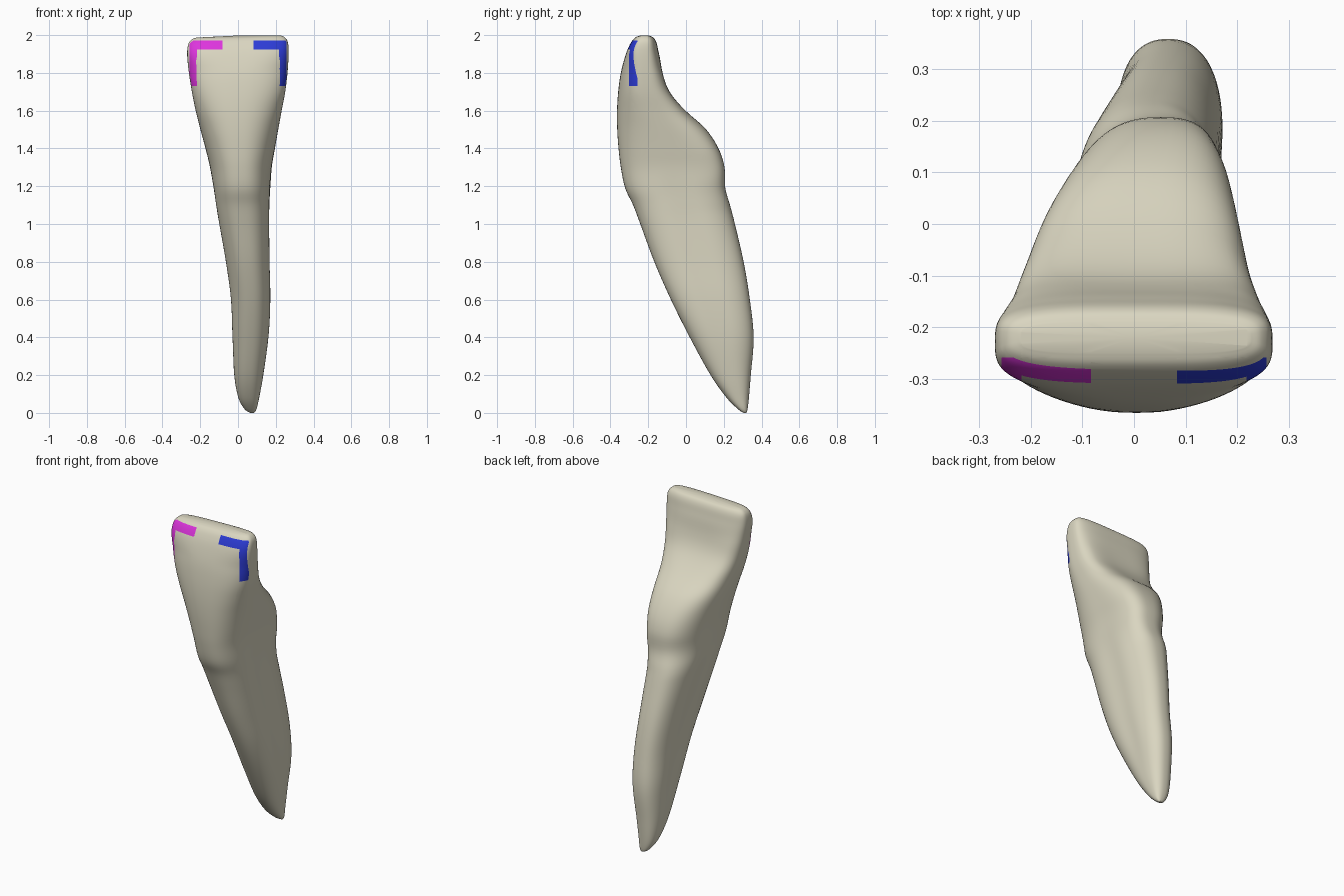
import bpy, bmesh, math

if "Cube" in bpy.data.objects:
    bpy.data.objects.remove(bpy.data.objects["Cube"])

# Silhouette stations: height, left x, right x, front y, back y
ROWS = [
    (0.000, 0.065, 0.085, 0.305, 0.320),
    (0.020, 0.035, 0.098, 0.275, 0.326),
    (0.080, 0.002, 0.112, 0.215, 0.333),
    (0.200, -0.020, 0.134, 0.130, 0.343),
    (0.400, -0.030, 0.162, 0.020, 0.358),
    (0.600, -0.038, 0.172, -0.080, 0.338),
    (0.800, -0.065, 0.168, -0.168, 0.305),
    (1.000, -0.100, 0.166, -0.242, 0.259),
    (1.100, -0.117, 0.167, -0.280, 0.233),
    (1.190, -0.130, 0.170, -0.322, 0.208),
    (1.300, -0.148, 0.178, -0.345, 0.204),
    (1.400, -0.172, 0.195, -0.357, 0.172),
    (1.500, -0.199, 0.213, -0.364, 0.107),
    (1.600, -0.224, 0.231, -0.365, 0.005),
    (1.700, -0.244, 0.250, -0.359, -0.077),
    (1.800, -0.260, 0.262, -0.345, -0.117),
    (1.900, -0.269, 0.268, -0.319, -0.142),
    (1.960, -0.264, 0.264, -0.294, -0.155),
    (1.988, -0.246, 0.247, -0.272, -0.170),
    (1.998, -0.220, 0.225, -0.250, -0.190),
]
SEG, SUB = 80, 5


def material(name, rgb):
    m = bpy.data.materials.new(name)
    m.diffuse_color = (*rgb, 1)
    m.use_nodes = True
    m.node_tree.nodes["Principled BSDF"].inputs["Base Color"].default_value = m.diffuse_color
    return m


def ramp(v, a, b):
    t = min(1, max(0, (v - a) / (b - a)))
    return t * t * (3 - 2 * t)


def bump(v, a, b, c, d):
    return ramp(v, a, b) * (1 - ramp(v, c, d))


def station(i, t):
    # Catmull-Rom blend between neighbouring stations
    p = [ROWS[min(len(ROWS) - 1, max(0, i + k))] for k in (-1, 0, 1, 2)]
    return [0.5 * (2 * b + (c - a) * t + (2 * a - 5 * b + 4 * c - d) * t * t
                   + (3 * b - a - 3 * c + d) * t ** 3) for a, b, c, d in zip(*p)]


def section(z, xl, xr, yf, yb):
    xc, w, ym, h = (xl + xr) / 2, (xr - xl) / 2, (yf + yb) / 2, (yb - yf) / 2
    n_front = 2.4 + 1.1 * ramp(z, 1.8, 1.95)
    n_back = 2.4 + 0.3 * ramp(z, 1.0, 1.3) + 0.8 * ramp(z, 1.5, 1.8)
    groove = 0.08 * bump(z, 0.15, 0.5, 1.0, 1.3)
    fossa = 0.010 * bump(z, 1.5, 1.65, 1.75, 1.9)
    skew = 0.035 * bump(z, 1.05, 1.25, 1.35, 1.65)
    w *= 1 + 0.7 * groove
    pts = []
    for k in range(SEG):
        a = 2 * math.pi * k / SEG
        c, s = math.cos(a), math.sin(a)
        n = n_back if s > 0 else n_front
        u = math.copysign(abs(c) ** (2 / n), c)
        v = math.copysign(abs(s) ** (2 / n), s)
        x = xc + w * u * (1 - groove * math.exp(-(v / 0.35) ** 2))
        y = ym + h * v
        if s > 0:
            x += skew * v * v
            y -= fossa * v * max(0, 1 - (u / 0.8) ** 2)
        pts.append((x, y, z + 0.025 * (x - 0.22) * ramp(z, 1.8, 2.0)))
    return pts


# Tooth: loft root and crown through the stations
bm = bmesh.new()
rings = []
for i in range(len(ROWS) - 1):
    for j in range(SUB):
        rings.append(section(*station(i, j / SUB)))
rings.append(section(*ROWS[-1]))
rings = [[bm.verts.new(p) for p in r] for r in rings]
for lo, hi in zip(rings, rings[1:]):
    for k in range(SEG):
        m = (k + 1) % SEG
        bm.faces.new((lo[k], lo[m], hi[m], hi[k]))
bm.faces.new(rings[0][::-1])
# Biting edge: slightly domed cap
top = rings[-1]
mid = bm.verts.new((0.0, -0.22, 1.998))
for k in range(SEG):
    bm.faces.new((top[k], top[(k + 1) % SEG], mid))

# Corner marks: cut the outlines into the crown's front, then colour by region
X0, X1, X2, Z0, Z1, Z2 = 0.083, 0.218, 0.256, 1.73, 1.925, 1.972
YF, YB = -0.303, -0.258
cuts = [((0, 0, z), (0, 0, 1)) for z in (Z0, Z1, Z2)]
cuts += [((s * x, 0, 0), (1, 0, 0)) for s in (-1, 1) for x in (X0, X1, X2)]
cuts += [((0, y, 0), (0, 1, 0)) for y in (YF, YB)]
for co, no in cuts:
    faces = [f for f in bm.faces if f.calc_center_median().z > 1.6
             and f.calc_center_median().y < -0.2]
    geom = set(faces)
    for f in faces:
        geom.update(f.edges, f.verts)
    bmesh.ops.bisect_plane(bm, geom=list(geom), dist=1e-5, plane_co=co, plane_no=no)
bm.normal_update()
for f in bm.faces:
    f.smooth = True
    c = f.calc_center_median()
    x = abs(c.x)
    arm_down = X1 < x < X2 and Z0 < c.z < Z2 and c.y > YF
    arm_across = X0 < x < X2 and Z1 < c.z < Z2
    if c.y < YB and (arm_down or arm_across):
        f.material_index = 1 if c.x < 0 else 2

mesh = bpy.data.meshes.new("tooth")
bm.to_mesh(mesh)
bm.free()
for m in (material("ivory", (0.70, 0.67, 0.53)),
          material("magenta", (0.72, 0.035, 0.72)),
          material("blue", (0.026, 0.045, 0.68))):
    mesh.materials.append(m)
tooth = bpy.data.objects.new("tooth", mesh)
bpy.context.collection.objects.link(tooth)
